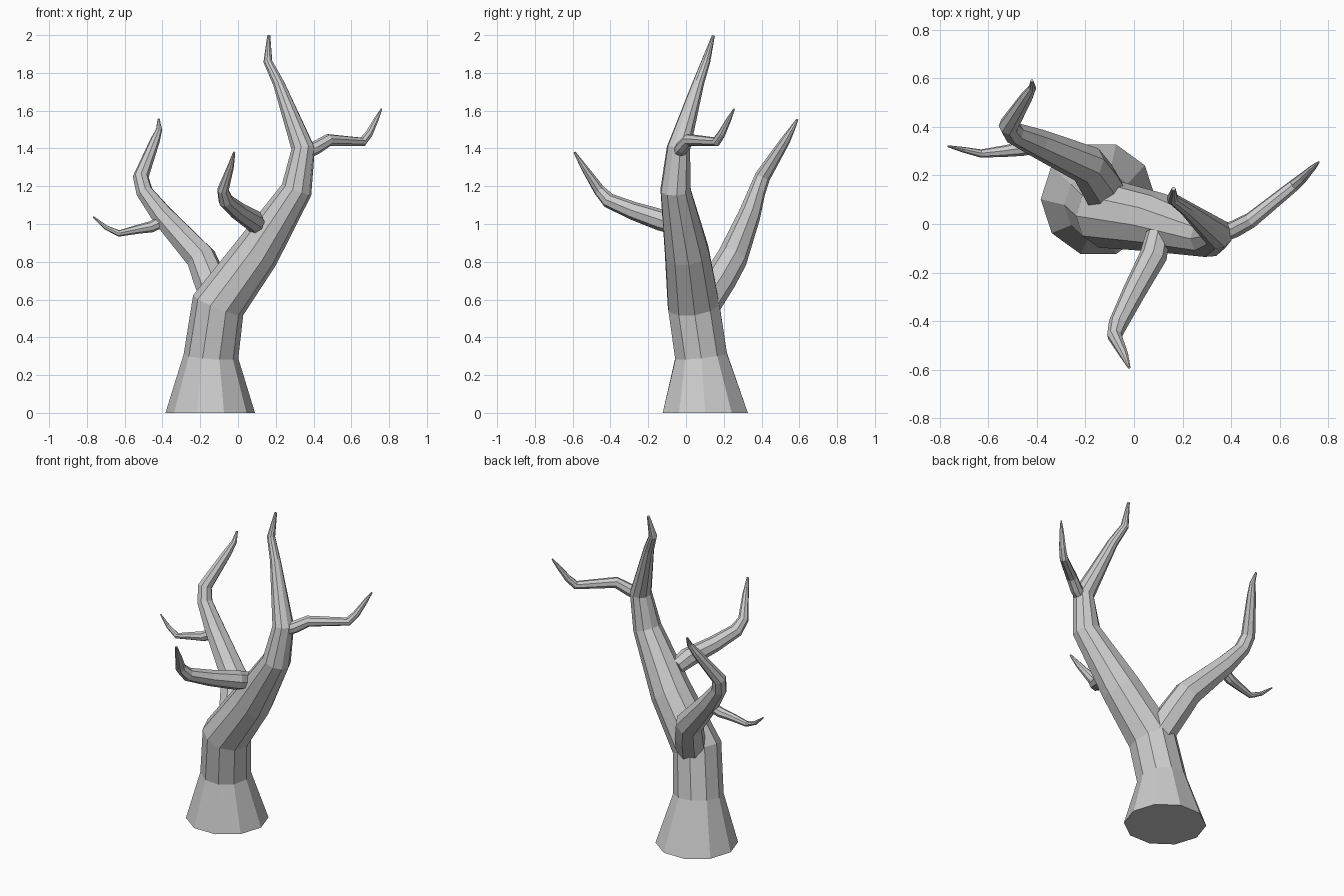
import bpy, bmesh, math
from mathutils import Vector


def limb(name, sides, stations, start_dir=None):
    """Faceted tapering tube through (x, y, z, radius) stations, capped at both ends."""
    pts = [Vector(s[:3]) for s in stations]
    seg = [(b - a).normalized() for a, b in zip(pts, pts[1:])]
    bm = bmesh.new()
    rings = []
    side = None
    for i, (p, s) in enumerate(zip(pts, stations)):
        before, after = seg[max(i - 1, 0)], seg[min(i, len(seg) - 1)]
        t = (before + after).normalized()
        if i == 0 and start_dir:
            t = Vector(start_dir)
        if side is None:
            side = Vector((1, 0, 0)) if abs(t.x) < 0.8 else Vector((0, 1, 0))
        # carry the ring orientation along the path without twist
        side = (side - t * side.dot(t)).normalized()
        up = t.cross(side)
        rings.append([bm.verts.new(p + s[3] * (side * math.cos(a) + up * math.sin(a)))
                      for a in (2 * math.pi * k / sides for k in range(sides))])
    for r0, r1 in zip(rings, rings[1:]):
        for k in range(sides):
            n = (k + 1) % sides
            bm.faces.new((r0[k], r0[n], r1[n], r1[k]))
    bm.faces.new(rings[0][::-1])
    bm.faces.new(rings[-1])
    bmesh.ops.recalc_face_normals(bm, faces=bm.faces)
    me = bpy.data.meshes.new(name)
    bm.to_mesh(me)
    bm.free()
    ob = bpy.data.objects.new(name, me)
    bpy.context.collection.objects.link(ob)
    return ob


# Flared trunk leaning to the right, up to the top tip
limb("trunk", 10, [
    (-0.147, 0.102, 0.0, 0.237), (-0.143, 0.08, 0.30, 0.145),
    (-0.105, 0.04, 0.57, 0.143), (0.10, 0.005, 0.85, 0.122),
    (0.31, -0.055, 1.18, 0.083), (0.345, -0.04, 1.40, 0.063),
    (0.215, 0.065, 1.745, 0.031), (0.158, 0.105, 1.86, 0.024),
    (0.163, 0.145, 1.998, 0.008)], (0, 0, 1))

# Large back-left limb
limb("left_limb", 8, [
    (-0.10, 0.09, 0.57, 0.09), (-0.15, 0.18, 0.71, 0.088),
    (-0.195, 0.245, 0.82, 0.082), (-0.40, 0.335, 1.045, 0.06),
    (-0.495, 0.375, 1.17, 0.046), (-0.515, 0.405, 1.25, 0.042),
    (-0.44, 0.525, 1.44, 0.026), (-0.418, 0.56, 1.50, 0.016),
    (-0.42, 0.59, 1.555, 0.006)])

# Twig growing from the left limb
limb("left_twig", 8, [
    (-0.39, 0.325, 1.02, 0.032), (-0.46, 0.31, 0.985, 0.03),
    (-0.53, 0.30, 0.972, 0.024), (-0.63, 0.29, 0.95, 0.017),
    (-0.70, 0.305, 0.982, 0.012), (-0.766, 0.32, 1.038, 0.004)])

# Branch reaching to the front
limb("front_branch", 8, [
    (0.10, -0.04, 0.99, 0.05), (0.08, -0.13, 1.02, 0.057),
    (0.0, -0.28, 1.07, 0.048), (-0.065, -0.41, 1.125, 0.04),
    (-0.08, -0.46, 1.18, 0.031), (-0.04, -0.54, 1.30, 0.018),
    (-0.02, -0.59, 1.38, 0.006)])

# Branch reaching to the right
limb("right_branch", 8, [
    (0.36, -0.04, 1.38, 0.036), (0.415, -0.02, 1.405, 0.036),
    (0.48, 0.015, 1.445, 0.033), (0.66, 0.16, 1.435, 0.025),
    (0.695, 0.19, 1.48, 0.021), (0.735, 0.23, 1.56, 0.013),
    (0.76, 0.255, 1.61, 0.004)])
